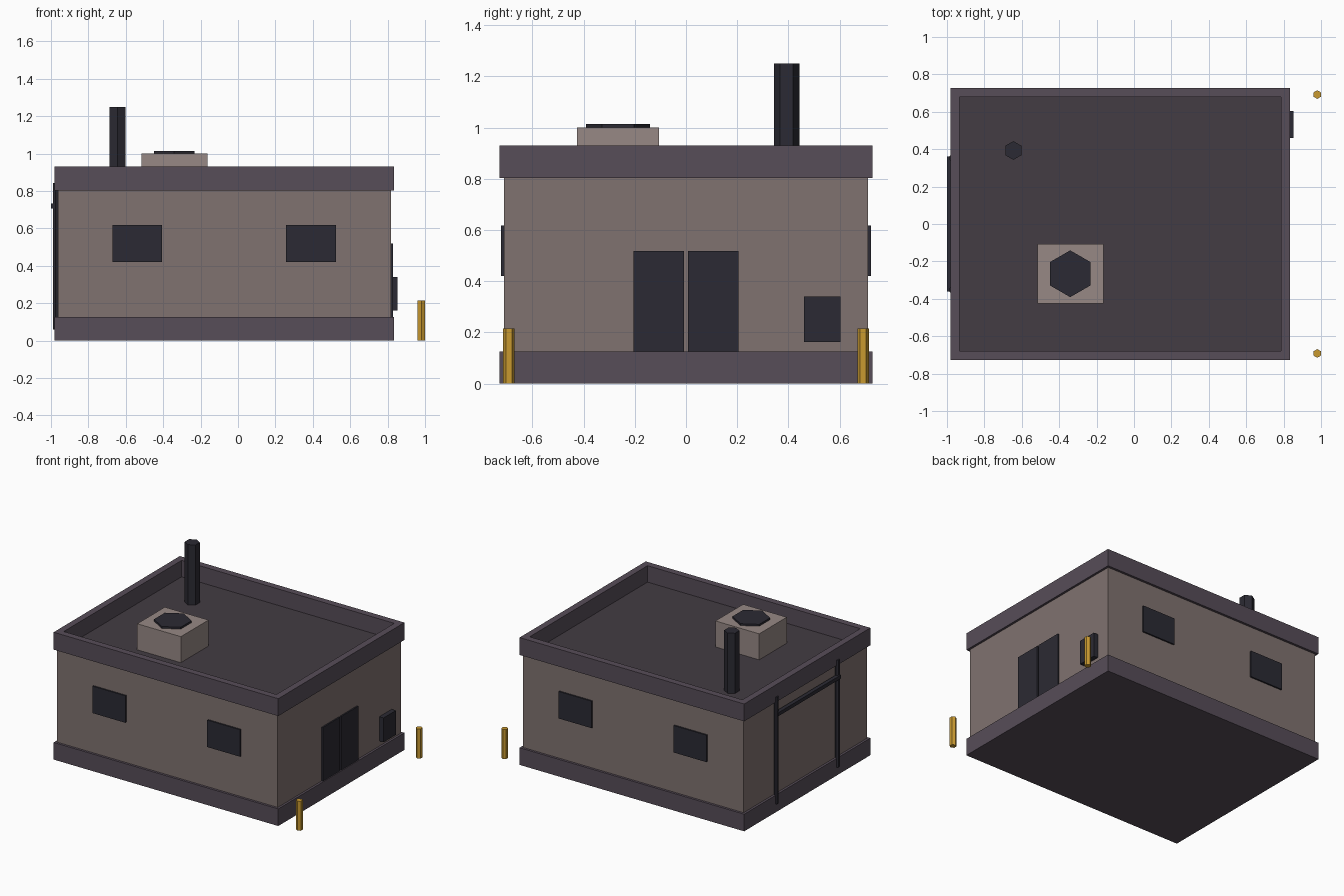
import bpy, bmesh, math
from mathutils import Matrix, Vector

if "Cube" in bpy.data.objects:
    bpy.data.objects.remove(bpy.data.objects["Cube"])


def mat(name, r, g, b):
    m = bpy.data.materials.new(name)
    m.diffuse_color = (r, g, b, 1)
    m.use_nodes = True
    m.node_tree.nodes["Principled BSDF"].inputs["Base Color"].default_value = m.diffuse_color
    return m


WALL = mat("wall_render", .216, .17, .16)
TRIM = mat("trim", .095, .074, .098)
ROOF = mat("roof_felt", .056, .045, .056)
DARK = mat("dark_metal", .024, .023, .033)
VENT = mat("vent_casing", .31, .25, .235)
YELLOW = mat("safety_yellow", .58, .32, .03)


def finish(bm, name, *mats):
    me = bpy.data.meshes.new(name)
    bm.to_mesh(me)
    bm.free()
    for m in mats:
        me.materials.append(m)
    ob = bpy.data.objects.new(name, me)
    bpy.context.collection.objects.link(ob)
    return ob


def box_bm(x, y, z):
    bm = bmesh.new()
    size = Matrix.Diagonal((x[1] - x[0], y[1] - y[0], z[1] - z[0], 1))
    centre = Vector((sum(x), sum(y), sum(z))) / 2
    bmesh.ops.create_cube(bm, size=1, matrix=Matrix.Translation(centre) @ size)
    return bm


def box(name, x, y, z, m):
    return finish(box_bm(x, y, z), name, m)


def hex_post(name, x, y, z, r, m):
    # six-sided prism with corners on the y axis
    bm = bmesh.new()
    place = Matrix.Translation((x, y, sum(z) / 2)) @ Matrix.Rotation(math.pi / 2, 4, 'Z')
    bmesh.ops.create_cone(bm, cap_ends=True, segments=6, radius1=r, radius2=r,
                          depth=z[1] - z[0], matrix=place)
    # make sure the widest direction runs along y
    if max(v.co.y - y for v in bm.verts) < r * .95:
        bmesh.ops.rotate(bm, verts=bm.verts, cent=(x, y, 0),
                         matrix=Matrix.Rotation(math.pi / 6, 3, 'Z'))
    return finish(bm, name, m)


# Main shell
box("plinth", (-.98, .835), (-.728, .728), (0, .125), TRIM)
box("walls", (-.963, .819), (-.711, .711), (.125, .805), WALL)

# Parapet with sunken flat roof
bm = box_bm((-.98, .835), (-.728, .728), (.803, .93))
bm.faces.ensure_lookup_table()
top = max(bm.faces, key=lambda f: f.calc_center_median().z)
bmesh.ops.inset_region(bm, faces=[top], thickness=.068)
floor = bmesh.ops.extrude_discrete_faces(bm, faces=[top])["faces"][0]
bmesh.ops.translate(bm, verts=floor.verts, vec=(0, 0, -.12))
floor.material_index = 1
finish(bm, "parapet_roof", TRIM, ROOF)

# Windows, front and back
for side, s in (("front", -1), ("back", 1)):
    for label, x in (("left", (-.67, -.405)), ("right", (.257, .523))):
        box(f"{side}_window_{label}", x, sorted((s * .70, s * .722)), (.42, .617), DARK)

# Double door and service box on the right side
for label, s in (("front", -1), ("back", 1)):
    box(f"door_{label}", (.80, .829), sorted((s * .008, s * .205)), (.125, .518), DARK)
    hex_post(f"bollard_{label}", .98, s * .692, (0, .215), .023, YELLOW)
    # Rail uprights on the left side
    hex_post(f"rail_upright_{label}", -.976, s * .353, (.06, .842), .016, DARK)
box("service_box", (.80, .853), (.461, .604), (.162, .34), DARK)
box("rail_crossbar", (-1.0, -.972), (-.36, .36), (.706, .732), DARK)

# Roof equipment
hex_post("flue_pipe", -.645, .393, (.805, 1.25), .05, DARK)
box("vent_unit", (-.517, -.164), (-.425, -.106), (.805, 1.0), VENT)
hex_post("vent_fan", -.341, -.266, (.98, 1.014), .125, DARK)
